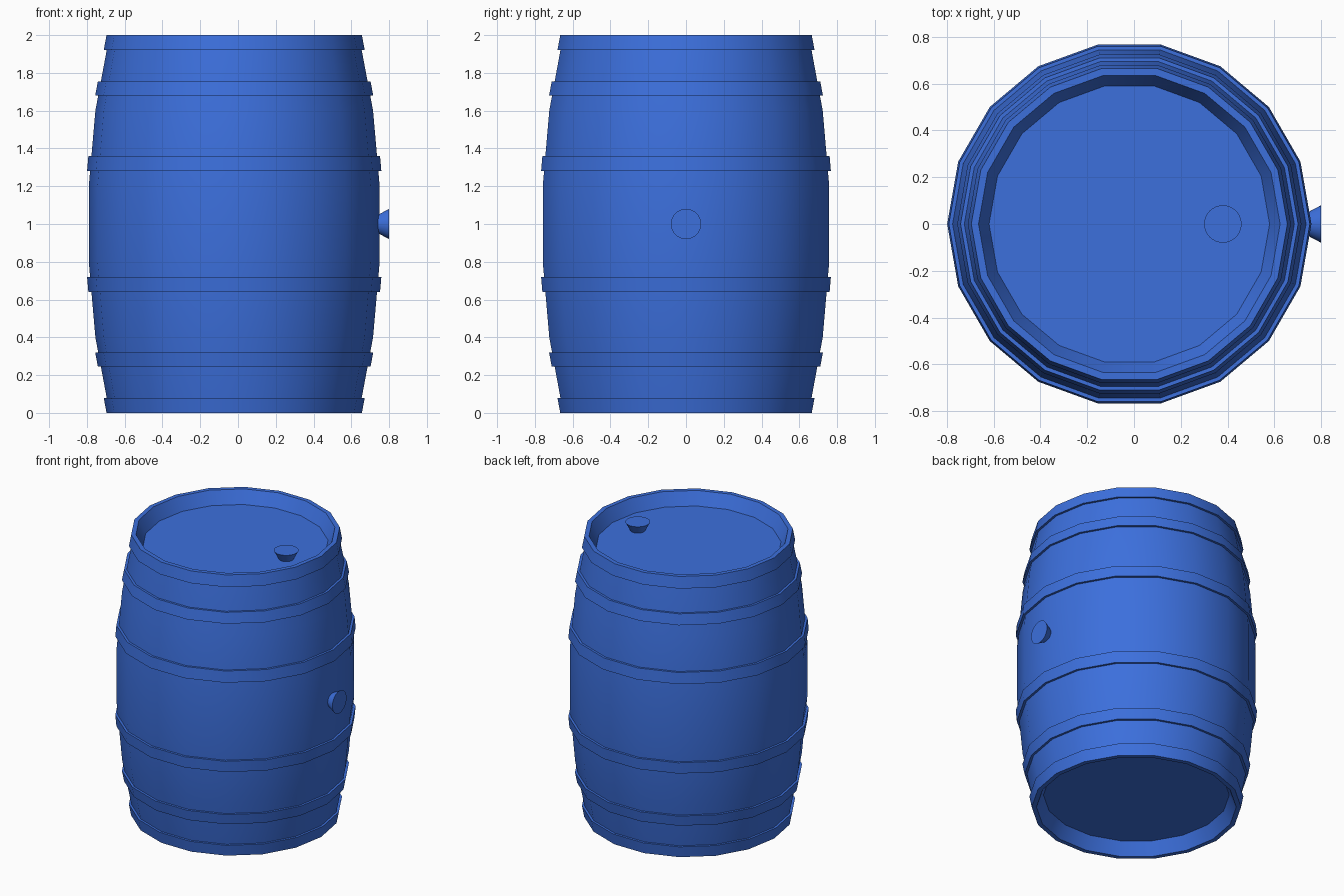
import bpy, bmesh, math
from mathutils import Matrix

if "Cube" in bpy.data.objects:
    bpy.data.objects.remove(bpy.data.objects["Cube"])

SIDES = 18
CX = -0.02          # barrel axis; the side plug balances the overall width

blue = bpy.data.materials.new("blue_plastic")
blue.diffuse_color = (0.045, 0.16, 0.72, 1)
blue.use_nodes = True
blue.node_tree.nodes["Principled BSDF"].inputs["Base Color"].default_value = blue.diffuse_color


def lathe(name, profile, sides, matrix, closed=False):
    """Revolve (radius, height) points; radius 0 becomes a single pole."""
    bm = bmesh.new()
    rings = []
    for r, z in profile:
        if r == 0:
            rings.append([bm.verts.new((0, 0, z))] * sides)
        else:
            rings.append([bm.verts.new((r * math.cos(a), r * math.sin(a), z))
                          for a in (2 * math.pi * i / sides for i in range(sides))])
    pairs = list(zip(rings, rings[1:]))
    if closed:
        pairs.append((rings[-1], rings[0]))
    for lo, hi in pairs:
        for i in range(sides):
            j = (i + 1) % sides
            corners = list(dict.fromkeys((lo[i], lo[j], hi[j], hi[i])))
            bm.faces.new(corners)
    bmesh.ops.recalc_face_normals(bm, faces=bm.faces)
    bmesh.ops.transform(bm, matrix=matrix, verts=bm.verts)
    mesh = bpy.data.meshes.new(name)
    bm.to_mesh(mesh)
    bm.free()
    mesh.materials.append(blue)
    ob = bpy.data.objects.new(name, mesh)
    bpy.context.collection.objects.link(ob)
    bpy.ops.object.select_all(action='DESELECT')
    ob.select_set(True)
    bpy.context.view_layer.objects.active = ob
    bpy.ops.object.shade_smooth_by_angle(angle=math.radians(30))
    return ob


# Bulging wall, mirrored about mid height
WALL = [(1.2, 0.77), (1.6, 0.735), (2.0, 0.66)]


def wall_radius(z):
    z = max(z, 2 - z)
    if z <= 1.2:
        return 0.77
    for (z0, r0), (z1, r1) in zip(WALL, WALL[1:]):
        if z <= z1:
            return r0 + (r1 - r0) * (z - z0) / (z1 - z0)
    return WALL[-1][1]


axis = Matrix.Translation((CX, 0, 0))

# Barrel body with recessed heads at both ends
upper = [(0.77, 1.2), (0.735, 1.6), (0.66, 2.0), (0.645, 2.0), (0.60, 1.91), (0, 1.91)]
lower = [(r, 2 - z) for r, z in reversed(upper)]
lathe("barrel_body", lower + upper, SIDES, axis)

# Hoops that follow the wall
T = 0.016
for n, (z0, z1) in enumerate([(1.28, 1.36), (1.68, 1.755), (1.92, 2.0)]):
    for side in ("upper", "lower"):
        a, b = (z0, z1) if side == "upper" else (2 - z1, 2 - z0)
        ra, rb = wall_radius(a), wall_radius(b)
        lathe(f"{side}_hoop_{n + 1}",
              [(ra - 0.005, a), (ra + T, a), (rb + T, b), (rb - 0.005, b)],
              SIDES, axis, closed=True)

# Tapered plugs in the top head and in the side
plug = [(0, -0.01), (0.043, -0.01), (0.08, 0.06), (0, 0.06)]
lathe("top_plug", plug, 32, Matrix.Translation((0.38, 0, 1.91)))
lathe("side_plug", plug, 32,
      Matrix.Translation((0.74, 0, 1)) @ Matrix.Rotation(math.pi / 2, 4, 'Y'))
